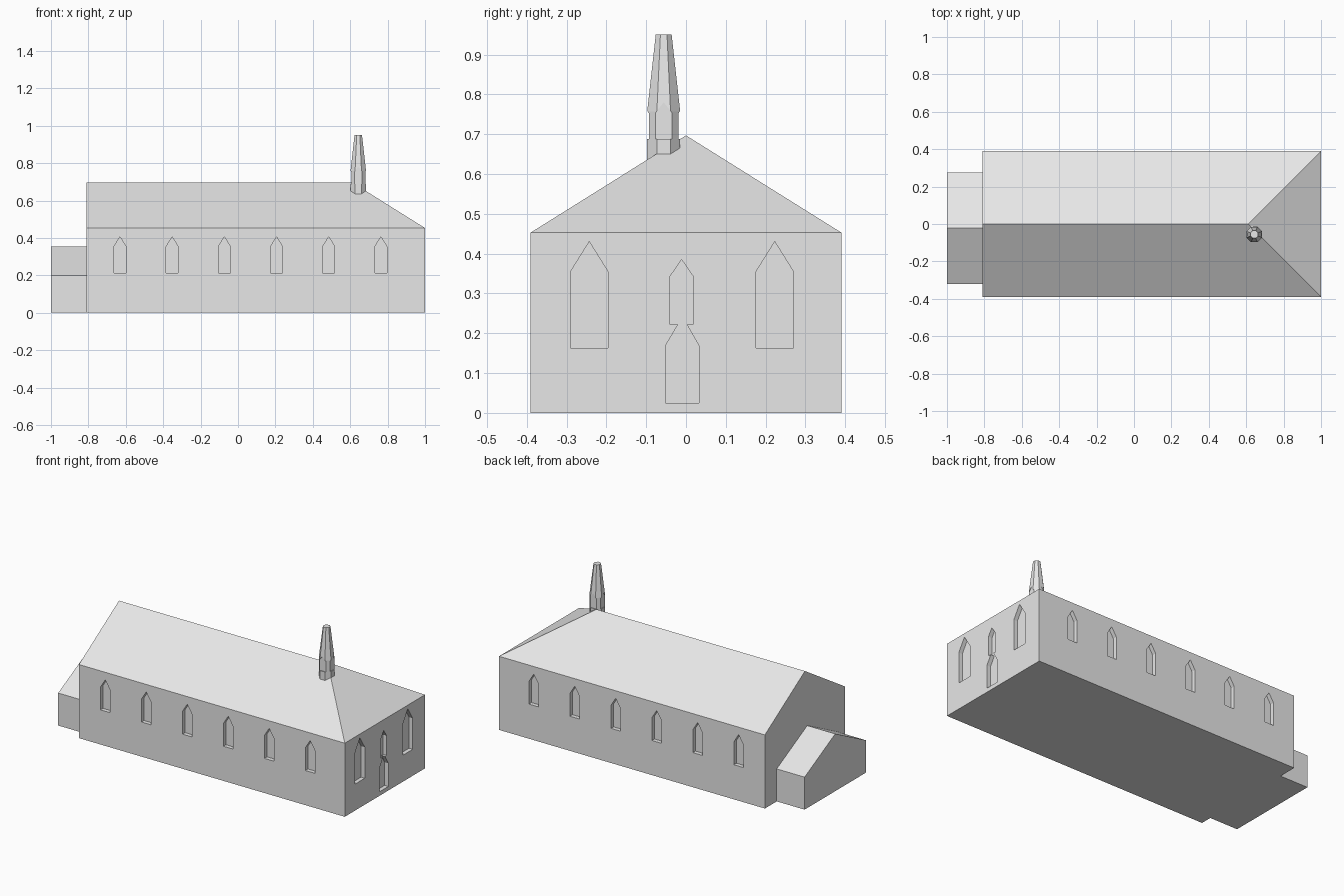
import bpy, bmesh, math
from mathutils import Matrix, Vector

if "Cube" in bpy.data.objects:
    bpy.data.objects.remove(bpy.data.objects["Cube"])

stone = bpy.data.materials.new("light_grey")
stone.diffuse_color = (0.8, 0.8, 0.8, 1)
stone.use_nodes = True
stone.node_tree.nodes["Principled BSDF"].inputs["Base Color"].default_value = stone.diffuse_color


def finish(name, bm):
    bmesh.ops.recalc_face_normals(bm, faces=bm.faces)
    me = bpy.data.meshes.new(name)
    bm.to_mesh(me)
    bm.free()
    me.materials.append(stone)
    ob = bpy.data.objects.new(name, me)
    bpy.context.collection.objects.link(ob)
    return ob


def prism(bm, outline, d0, d1, mat):
    """Closed prism: outline in (u, z), extruded along local y from d0 to d1."""
    a = [bm.verts.new(mat @ Vector((u, d0, z))) for u, z in outline]
    b = [bm.verts.new(mat @ Vector((u, d1, z))) for u, z in outline]
    n = len(a)
    bm.faces.new(a)
    bm.faces.new(b[::-1])
    for i in range(n):
        j = (i + 1) % n
        bm.faces.new((a[i], b[i], b[j], a[j]))


def pointed(c, w, z0, z1, z2):
    """Pointed window outline: centre, width, sill, springing, apex."""
    h = w / 2
    return [(c - h, z0), (c + h, z0), (c + h, z1), (c, z2), (c - h, z1)]


def turn(deg, loc=(0, 0, 0)):
    return Matrix.Translation(loc) @ Matrix.Rotation(math.radians(deg), 4, 'Z')


def cut(ob, bm):
    """Subtract the cutter mesh and delete it."""
    cutter = finish("cutter", bm)
    cutter.hide_render = True
    mod = ob.modifiers.new("cut", 'BOOLEAN')
    mod.operation = 'DIFFERENCE'
    mod.solver = 'EXACT'
    mod.object = cutter
    bpy.context.view_layer.objects.active = ob
    bpy.ops.object.modifier_apply(modifier=mod.name)
    bpy.data.objects.remove(cutter)


# Main hall: gable at the left end, hipped roof at the right end
X0, X1, Y, EAVE, RIDGE = -0.81, 1.0, 0.39, 0.453, 0.697
bm = bmesh.new()
gable = [(-Y, 0), (Y, 0), (Y, EAVE), (0, RIDGE), (-Y, EAVE)]
l = [bm.verts.new((X0, y, z)) for y, z in gable]
r = [bm.verts.new((0.61 if i == 3 else X1, y, z)) for i, (y, z) in enumerate(gable)]
bm.faces.new(l)
for i in range(5):
    j = (i + 1) % 5
    bm.faces.new((l[i], r[i], r[j], l[j]))
bm.faces.new((r[0], r[1], r[2], r[4]))
bm.faces.new((r[4], r[2], r[3]))
hall = finish("hall", bm)

# Recessed windows on both long sides and the entrance end
DEPTH = 0.025
bm = bmesh.new()
for i in range(6):
    x = -0.631 + 0.279 * i
    for angle, u in ((0, x), (180, -x)):
        prism(bm, pointed(u, 0.064, 0.213, 0.354, 0.406), -Y - 0.05, -Y + DEPTH, turn(angle))
door = [(-.052, .025), (.033, .025), (.033, .168), (.002, .222), (.018, .222), (.018, .343),
        (-.011, .385), (-.04, .343), (-.04, .222), (-.02, .222), (-.052, .168)]
for outline in (door, pointed(-0.243, 0.095, 0.163, 0.354, 0.43),
                pointed(0.223, 0.095, 0.163, 0.354, 0.43)):
    prism(bm, outline, -X1 - 0.05, -X1 + DEPTH, turn(90))
cut(hall, bm)

# Low gabled annex on the left end
bm = bmesh.new()
prism(bm, [(-.32, 0), (.275, 0), (.275, .2), (-.0225, .353), (-.32, .2)], 1.0, -X0, turn(90))
finish("annex", bm)

# Eight-sided tapering turret
CENTRE = (0.643, -0.056, 0)
bm = bmesh.new()
rings = []
for z, a in ((0.6, 0.0415), (0.757, 0.0415), (0.95, 0.02)):
    rad = a / math.cos(math.pi / 8)
    rings.append([bm.verts.new((CENTRE[0] + rad * math.cos((k + .5) * math.pi / 4),
                                CENTRE[1] + rad * math.sin((k + .5) * math.pi / 4), z))
                  for k in range(8)])
for lo, hi in zip(rings, rings[1:]):
    for k in range(8):
        j = (k + 1) % 8
        bm.faces.new((lo[k], lo[j], hi[j], hi[k]))
bm.faces.new(rings[0][::-1])
bm.faces.new(rings[-1])
turret = finish("turret", bm)

# Shallow pointed recesses on four turret faces
bm = bmesh.new()
for angle in (0, 90, 180, 270):
    prism(bm, pointed(0, 0.043, 0.688, 0.753, 0.78), -0.06, -0.0375, turn(angle, CENTRE))
cut(turret, bm)
